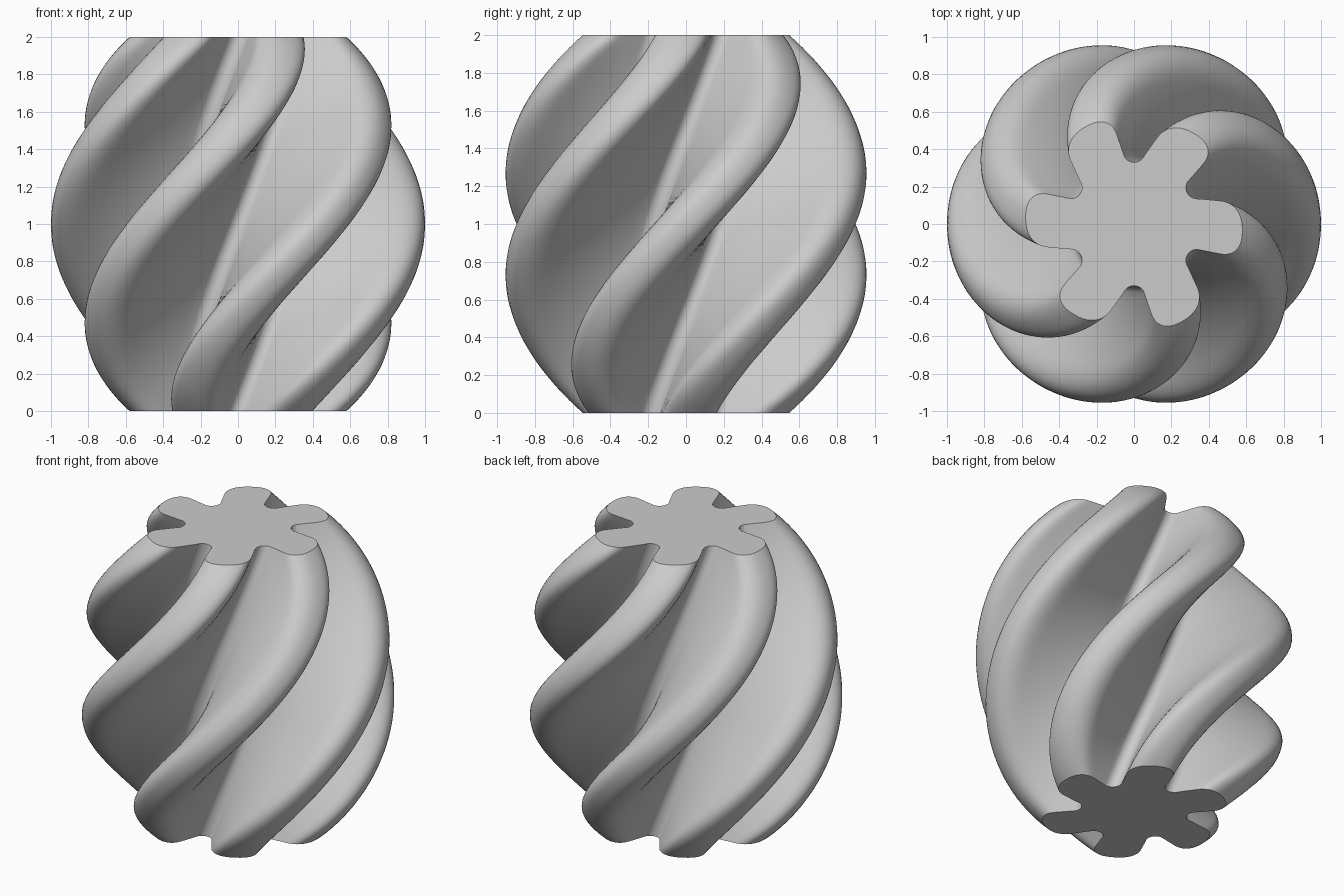
import bpy, bmesh
from math import sin, cos, pi, sqrt, radians

if "Cube" in bpy.data.objects:
    bpy.data.objects.remove(bpy.data.objects["Cube"])

LOBES = 6
FIL_D, FIL_R = 0.39, 0.06  # valley fillet: centre distance and radius
STEPS = 64
TWIST = radians(60)        # turn per unit of height


def half_width(r):
    """Half thickness of a lobe, constant when measured across the helix."""
    return 0.128 * sqrt(1 + (TWIST * r) ** 2)


def half_lobe(R):
    """Half outline of a lobe along +x: valley to tip, with v >= 0."""
    pts = []
    tip = 0.125 + 0.055 * (R - 0.58) / 0.42  # length of the rounded tip
    cx, cy = FIL_D * cos(pi / 6), FIL_D * sin(pi / 6)
    for i in range(6):                       # valley fillet
        a = radians(210 + 60 * i / 5)
        pts.append((cx + FIL_R * cos(a), cy + FIL_R * sin(a)))
    u0, u1 = cx, R - tip
    for i in range(1, 7):                    # flank, widening outwards
        u = u0 + (u1 - u0) * i / 7
        pts.append((u, half_width(u)))
    for i in range(11):                      # rounded tip
        a = pi / 2 * i / 10
        u = u1 + tip * sin(a) ** 0.87
        pts.append((u, half_width(u) * max(cos(a), 0) ** 0.87))
    return pts


def section(z):
    """Closed six-lobed outline at height z."""
    s = z - 1
    R = sqrt(1 - 0.664 * s * s)
    half = half_lobe(R)
    # valley point is shared between neighbouring lobes
    lobe = [(u, -v) for u, v in half] + [(u, v) for u, v in half[-2:0:-1]]
    out = []
    for k in range(LOBES):
        a = TWIST * s + k * 2 * pi / LOBES
        for u, v in lobe:
            t = max(0.0, (u - 0.34) / (R - 0.34))
            v -= 0.035 * s ** 3 * t          # slight lean near the ends
            out.append((u * cos(a) - v * sin(a), u * sin(a) + v * cos(a), z))
    return out


# Twisted lobed body
bm = bmesh.new()
rings = [[bm.verts.new(p) for p in section(2 * i / STEPS)] for i in range(STEPS + 1)]
n = len(rings[0])
for a, b in zip(rings, rings[1:]):
    for j in range(n):
        k = (j + 1) % n
        bm.faces.new((a[j], a[k], b[k], b[j]))
bm.faces.new(rings[0][::-1])
bm.faces.new(rings[-1])
bmesh.ops.recalc_face_normals(bm, faces=bm.faces)
mesh = bpy.data.meshes.new("twisted_lobed_body")
bm.to_mesh(mesh)
bm.free()
obj = bpy.data.objects.new("twisted_lobed_body", mesh)
bpy.context.collection.objects.link(obj)
bpy.context.view_layer.objects.active = obj
obj.select_set(True)
bpy.ops.object.shade_smooth_by_angle(angle=radians(35))
